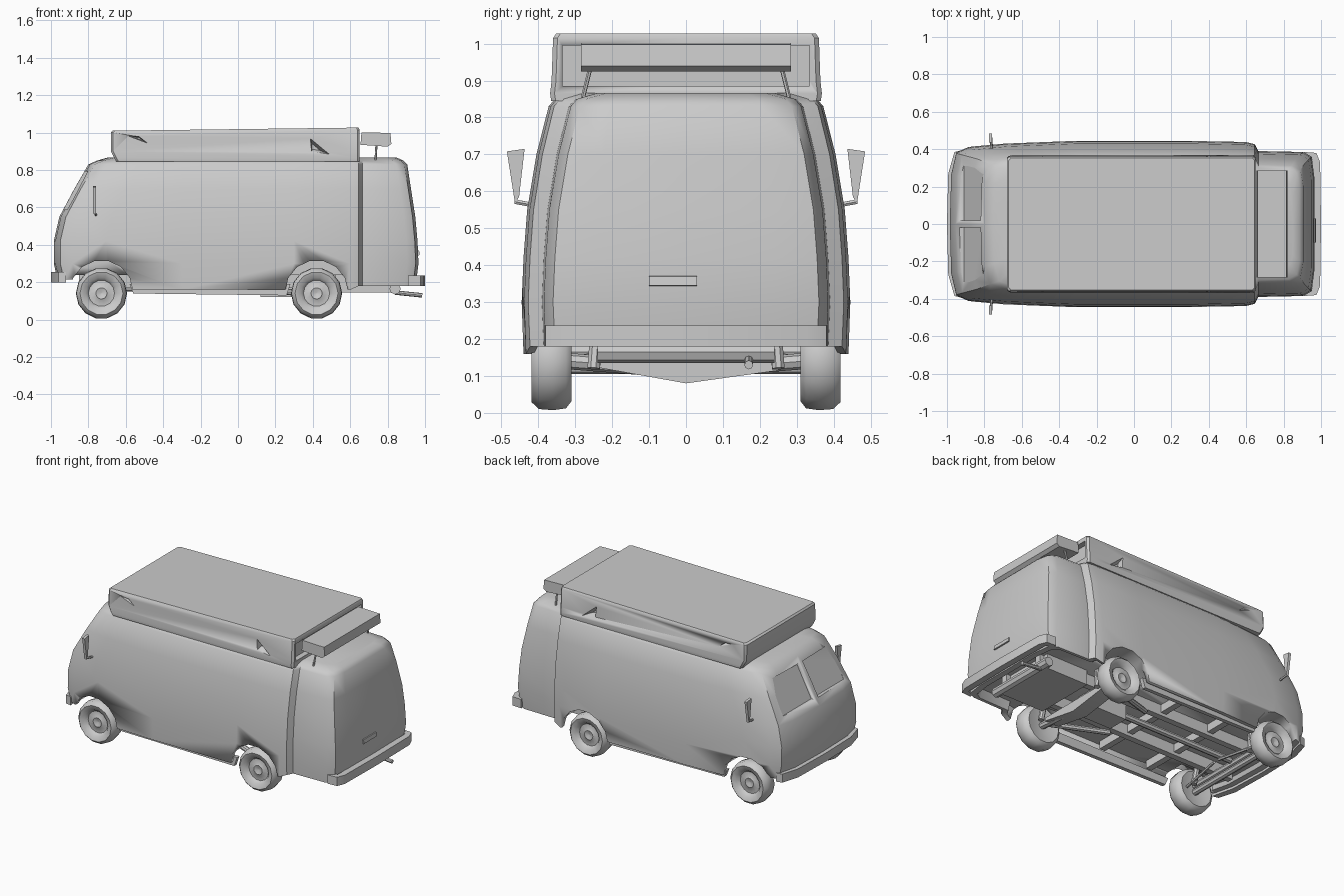
import bpy, bmesh, math
from mathutils import Vector

if "Cube" in bpy.data.objects:
    bpy.data.objects.remove(bpy.data.objects["Cube"])


def finish(name, bm, angle=35):
    bmesh.ops.recalc_face_normals(bm, faces=bm.faces)
    me = bpy.data.meshes.new(name)
    bm.to_mesh(me)
    bm.free()
    ob = bpy.data.objects.new(name, me)
    bpy.context.collection.objects.link(ob)
    bpy.ops.object.select_all(action='DESELECT')
    ob.select_set(True)
    bpy.context.view_layer.objects.active = ob
    bpy.ops.object.shade_smooth_by_angle(angle=math.radians(angle))
    return ob


def loft(name, rings, angle=35):
    bm = bmesh.new()
    vs = [[bm.verts.new(p) for p in r] for r in rings]
    n = len(vs[0])
    for a, b in zip(vs, vs[1:]):
        for i in range(n):
            j = (i + 1) % n
            bm.faces.new((a[i], a[j], b[j], b[i]))
    bm.faces.new(vs[0])
    bm.faces.new(vs[-1])
    return finish(name, bm, angle)


def prism(name, pts, axis, lo, hi):
    def ring(c):
        return [{'x': (c, a, b), 'y': (a, c, b), 'z': (a, b, c)}[axis] for a, b in pts]
    return loft(name, [ring(lo), ring(hi)])


def box(name, x0, x1, y0, y1, z0, z1):
    return prism(name, [(x0, y0), (x1, y0), (x1, y1), (x0, y1)], 'z', z0, z1)


def rod(name, a, b, r, sides=8):
    a, b = Vector(a), Vector(b)
    q = (b - a).to_track_quat('Z', 'Y')
    offs = [q @ Vector((r * math.cos(t), r * math.sin(t), 0))
            for t in (2 * math.pi * i / sides for i in range(sides))]
    return loft(name, [[a + o for o in offs], [b + o for o in offs]])


def carve(target, cutter):
    cutter.hide_render = True
    cutter.hide_set(True)
    m = target.modifiers.new('carve', 'BOOLEAN')
    m.operation, m.object, m.solver = 'DIFFERENCE', cutter, 'EXACT'


def mirrored(half):
    return half + [(x, -y) for x, y in reversed(half[1:-1])]


# plan outline of the body, narrower behind x = 0.65
def plan(xf, xr, w):
    return mirrored([(xf, 0), (xf + .008, w * .6), (xf + .035, w * .86), (xf + .10, w * .925),
                     (xf + .28, w * .965), (-.3, w), (.3, w), (.6, w * .985), (.645, w * .96),
                     (.665, w - .055), (xr - .06, w - .06), (xr - .015, w - .085),
                     (xr, w * .55), (xr, 0)])


# body shell with a recessed underside
def bottom(x):
    return .215 if x < -.85 else .18 if x > .6 else .16

levels = [(.30, -.985, .965, .445), (.42, -.985, .96, .44), (.55, -.955, .948, .43),
          (.70, -.875, .925, .405), (.83, -.80, .905, .372), (.85, -.755, .885, .355),
          (.866, -.70, .85, .30)]
base = plan(-.965, .95, .44)
rings = [[(x * .95, y * .93, .24) for x, y in base],
         [(x * .96, y * .95, bottom(x)) for x, y in base],
         [(x, y, bottom(x)) for x, y in base]]
rings += [[(x, y, z) for x, y in plan(a, b, w)] for z, a, b, w in levels]
body = loft('van_body', rings, 40)

# wheel arches and split windscreen panes
WHEELS = (-.73, .42)
for s in (-1, 1):
    for x in WHEELS:
        carve(body, rod('arch_cutter', (x, s * .28, .15), (x, s * .6, .15), .168, 14))
    carve(body, prism('windscreen_cutter', [(-1, .59), (-.91, .59), (-.805, .79), (-.95, .83)],
                      'y', *sorted((s * .02, s * .31))))


# raised roof, sloping up slightly to the rear
def roof_ring(x0, x1, w, z0, z1, c=.012):
    half = [(x0, 0), (x0, w - c), (x0 + c, w), (x1 - c, w), (x1, w - c), (x1, 0)]
    return [(x, y, z0 + (z1 - z0) * (x + .68) / 1.33) for x, y in mirrored(half)]

roof = loft('raised_roof', [roof_ring(-.65, .65, .365, .845, .845),
                            roof_ring(-.662, .65, .368, .865, .865),
                            roof_ring(-.68, .65, .364, .90, .90),
                            roof_ring(-.68, .65, .36, 1.0, 1.015),
                            roof_ring(-.67, .645, .352, 1.01, 1.027)])
carve(roof, box('roof_recess_cutter', .615, .80, -.335, .335, .885, .995))


# triangular air vents pressed into the roof sides
def vent(name, pts, s, apex):
    outer = [(x, s * .40, z) for x, z in pts]
    inner = [(apex[0] + (x - apex[0]) * .3, s * .325, apex[1] + (z - apex[1]) * .3) for x, z in pts]
    carve(roof, loft(name, [inner, outer]))

for s in (-1, 1):
    vent('rear_vent_cutter', [(.38, .995), (.39, .89), (.53, .868)], s, (.40, .92))
    vent('front_vent_cutter', [(-.62, .99), (-.53, .985), (-.46, .93)], s, (-.53, .97))

# rear spoiler and its struts
prism('rear_spoiler', [(.655, .935), (.80, .925), (.82, .94), (.815, .998), (.66, 1.002)],
      'y', -.285, .285)
for s in (-1, 1):
    rod('spoiler_strut', (.74, s * .26, .93), (.735, s * .28, .85), .006, 6)

# rear number plate lamp
prism('plate_lamp', [(.94, .34), (.972, .345), (.968, .37), (.94, .375)], 'y', -.10, .03)

# bumpers
prism('rear_bumper', mirrored([(.96, 0), (.955, .345), (.91, .36), (.91, .385),
                               (.975, .38), (.995, .33), (1, 0)]), 'z', .18, .237)
prism('front_bumper', mirrored([(-1, 0), (-.993, .27), (-.96, .385), (-.92, .395),
                                (-.925, .37), (-.955, .25), (-.965, 0)]), 'z', .20, .255)

# wheels: turned tyre and hub profile
PROFILE = [(.001, .385), (.03, .395), (.035, .39), (.07, .388), (.085, .408), (.115, .418),
           (.134, .398), (.137, .36), (.132, .325), (.112, .31), (.05, .325), (.001, .325)]
for x in WHEELS:
    for s in (-1, 1):
        loft('wheel', [[(x + r * math.cos(t), s * y, .141 + r * math.sin(t))
                        for t in (2 * math.pi * i / 14 for i in range(14))]
                       for r, y in PROFILE], 50)

for s in (-1, 1):
    # door mirrors on short arms
    loft('door_mirror', [[(x, s * y, z) for y, z in
                          ((.437, .715), (.485, .708), (.463, .567), (.452, .585))]
                         for x in (-.775, -.758)])
    rod('mirror_arm', (-.76, s * .40, .56), (-.765, s * .463, .572), .007, 6)
    # sills and chassis rails
    prism('side_sill', [(-.58, .19), (-.56, .14), (.26, .13), (.28, .19)], 'y',
          *sorted((s * .385, s * .41)))
    box('chassis_rail', -.85, .85, *sorted((s * .13, s * .17)), .17, .245)
    # suspension arms and shock absorbers
    rod('trailing_arm', (.05, s * .16, .16), (.42, s * .29, .14), .017)
    for x in WHEELS:
        rod('shock_absorber', (x + .07, s * .25, .12), (x + .05, s * .24, .25), .018)
    rod('swing_axle', (.42, 0, .115), (.42, s * .33, .141), .022)
    # front steering rod
    rod('steering_rod', (-.62, s * .02, .15), (-.66, s * .31, .13), .009, 6)

# drivetrain underneath
for z in (.125, .165):
    rod('front_axle_tube', (-.73, -.33, z), (-.73, .33, z), .02)
prism('belly_guard', [(-.25, .125), (0, .08), (.25, .115), (.25, .145), (-.25, .145)], 'x', .36, .46)
box('gearbox', .12, .36, -.07, .07, .12, .245)
box('engine', .52, .82, -.2, .2, .145, .245)
rod('exhaust_silencer', (.84, -.24, .165), (.84, .24, .165), .03)
rod('tail_pipe', (.84, .17, .145), (.985, .17, .13), .012)
rod('central_tube', (-.7, .03, .17), (.15, .03, .17), .02)
for x in (-.45, -.1):
    box('cross_member', x, x + .04, -.38, .38, .19, .245)
